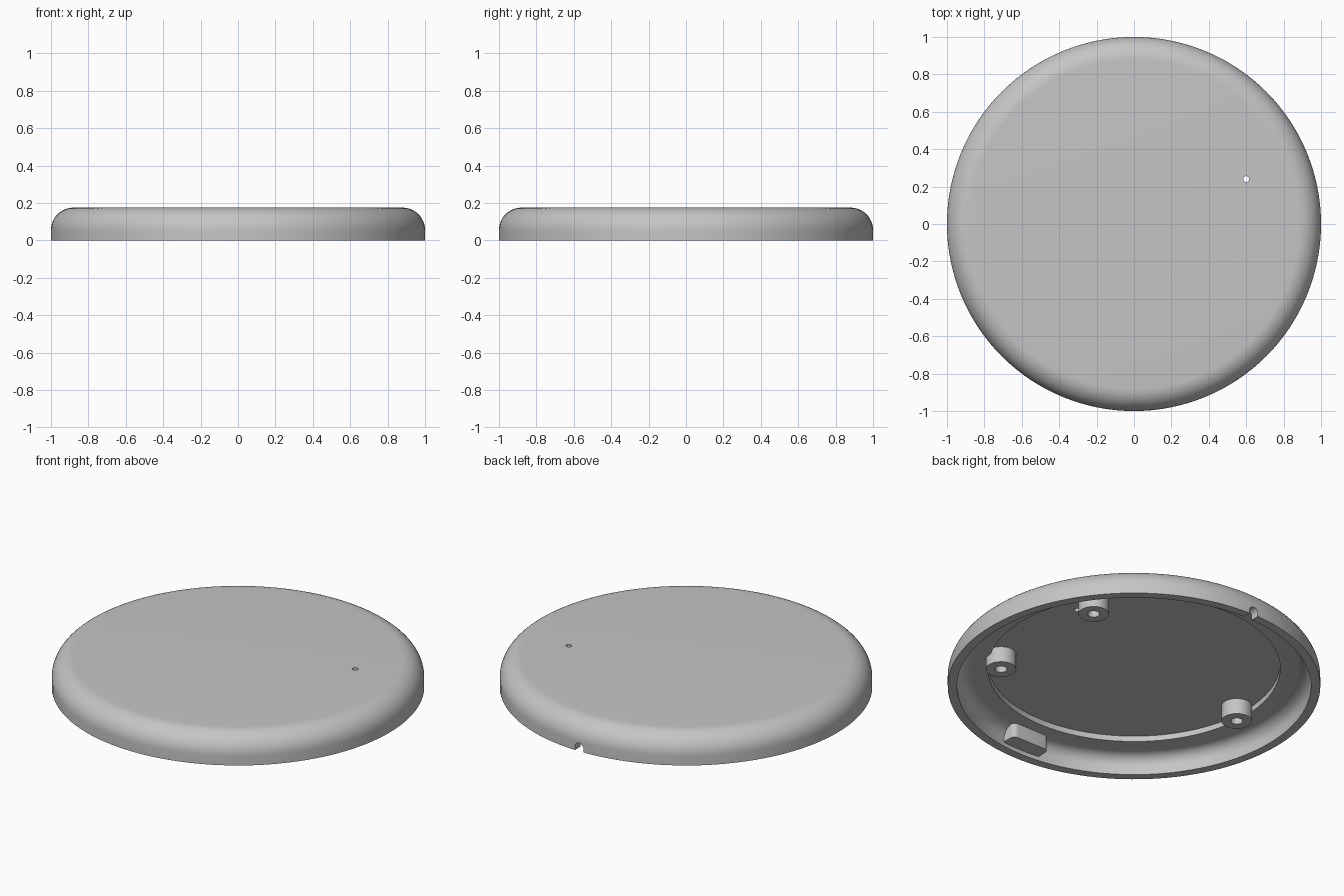
import bpy, bmesh, math
from mathutils import Matrix, Vector

cube = bpy.data.objects.get("Cube")
if cube:
    bpy.data.objects.remove(cube, do_unlink=True)

grey = bpy.data.materials.new("plain grey")
grey.use_nodes = True
GREY = (0.56, 0.56, 0.56, 1)
grey.diffuse_color = GREY
grey.node_tree.nodes["Principled BSDF"].inputs["Base Color"].default_value = GREY

HEIGHT, FLOOR, RECESS = 0.175, 0.11, 0.143
WALL_IN, RECESS_R = 0.95, 0.785


def finish(bm, name, smooth=True):
    bmesh.ops.recalc_face_normals(bm, faces=bm.faces)
    mesh = bpy.data.meshes.new(name)
    bm.to_mesh(mesh)
    bm.free()
    mesh.materials.append(grey)
    obj = bpy.data.objects.new(name, mesh)
    bpy.context.collection.objects.link(obj)
    if smooth:
        smooth_object(obj)
    return obj


def smooth_object(obj):
    bpy.ops.object.select_all(action="DESELECT")
    obj.select_set(True)
    bpy.context.view_layer.objects.active = obj
    bpy.ops.object.shade_smooth_by_angle(angle=math.radians(30))


def lathe(name, profile, steps, closed=False, smooth=True):
    """Spin an (r, z) profile about the z axis."""
    bm = bmesh.new()
    verts = [bm.verts.new((r, 0, z)) for r, z in profile]
    pairs = list(zip(verts, verts[1:]))
    if closed:
        pairs.append((verts[-1], verts[0]))
    edges = [bm.edges.new(p) for p in pairs]
    bmesh.ops.spin(bm, geom=verts + edges, cent=(0, 0, 0), axis=(0, 0, 1),
                   angle=math.tau, steps=steps, use_duplicate=False)
    bmesh.ops.remove_doubles(bm, verts=bm.verts, dist=1e-5)
    return finish(bm, name, smooth)


def prism(name, outline, z0, z1, smooth=True):
    """Extrude an (x, y) outline upward."""
    bm = bmesh.new()
    face = bm.faces.new([bm.verts.new((x, y, z0)) for x, y in outline])
    ext = bmesh.ops.extrude_face_region(bm, geom=[face])["geom"]
    bmesh.ops.translate(bm, vec=(0, 0, z1 - z0),
                        verts=[v for v in ext if isinstance(v, bmesh.types.BMVert)])
    return finish(bm, name, smooth)


def arc(cx, cy, r, start, end, n=12):
    angles = [math.radians(start + (end - start) * i / n) for i in range(n + 1)]
    return [(cx + r * math.cos(a), cy + r * math.sin(a)) for a in angles]


def cut(target, cutter):
    cutter.hide_render = True
    mod = target.modifiers.new("cut", "BOOLEAN")
    mod.operation, mod.solver, mod.object = "DIFFERENCE", "EXACT", cutter
    bpy.context.view_layer.objects.active = target
    bpy.ops.object.modifier_apply(modifier=mod.name)
    bpy.data.objects.remove(cutter, do_unlink=True)


# Hollow round cover with filleted rim and a shallow recess underneath
outer_fillet, inner_fillet = 0.12, 0.07
profile = [(0, HEIGHT)]
profile += arc(1 - outer_fillet, HEIGHT - outer_fillet, outer_fillet, 90, 0)
profile += [(1, 0), (WALL_IN, 0)]
profile += arc(WALL_IN - inner_fillet, FLOOR - inner_fillet, inner_fillet, 0, 90)
profile += [(RECESS_R, FLOOR), (RECESS_R, RECESS), (0, RECESS)]
cover = lathe("cover", profile, 128, smooth=False)

# Small indicator hole through the top
hole = prism("hole_cutter", arc(0.6, 0.24, 0.016, 0, 345, 23), 0.1, 0.25, False)
cut(cover, hole)

# Arched cable notch through the back wall
w, spring = 0.028, 0.02
arch = [(w, -0.05)] + arc(0, spring, w, 0, 180) + [(-w, -0.05)]
notch = prism("notch_cutter", arch, -1.1, -0.9, False)
notch.data.transform(Matrix.Rotation(math.pi / 2, 4, "X"))
cut(cover, notch)
smooth_object(cover)

# Three screw bosses with blind holes
for name, degrees in (("back_boss", 32.5), ("front_boss", -32.5), ("side_boss", 180)):
    tube = [(0.082, 0.05), (0.082, 0.15), (0.032, 0.15), (0.032, 0.05)]
    boss = lathe(name, tube, 40, closed=True)
    a = math.radians(degrees)
    boss.location = Vector((math.cos(a), math.sin(a), 0)) * 0.72

# Locating block against the front wall, inner corners rounded
half, inner, r = 0.122, -0.857, 0.03
outline = [(-half, -0.962), (half, -0.962)]
outline += arc(half - r, inner - r, r, 0, 90, 6)
outline += arc(r - half, inner - r, r, 90, 180, 6)
prism("locating_block", outline, 0.025, 0.12)
